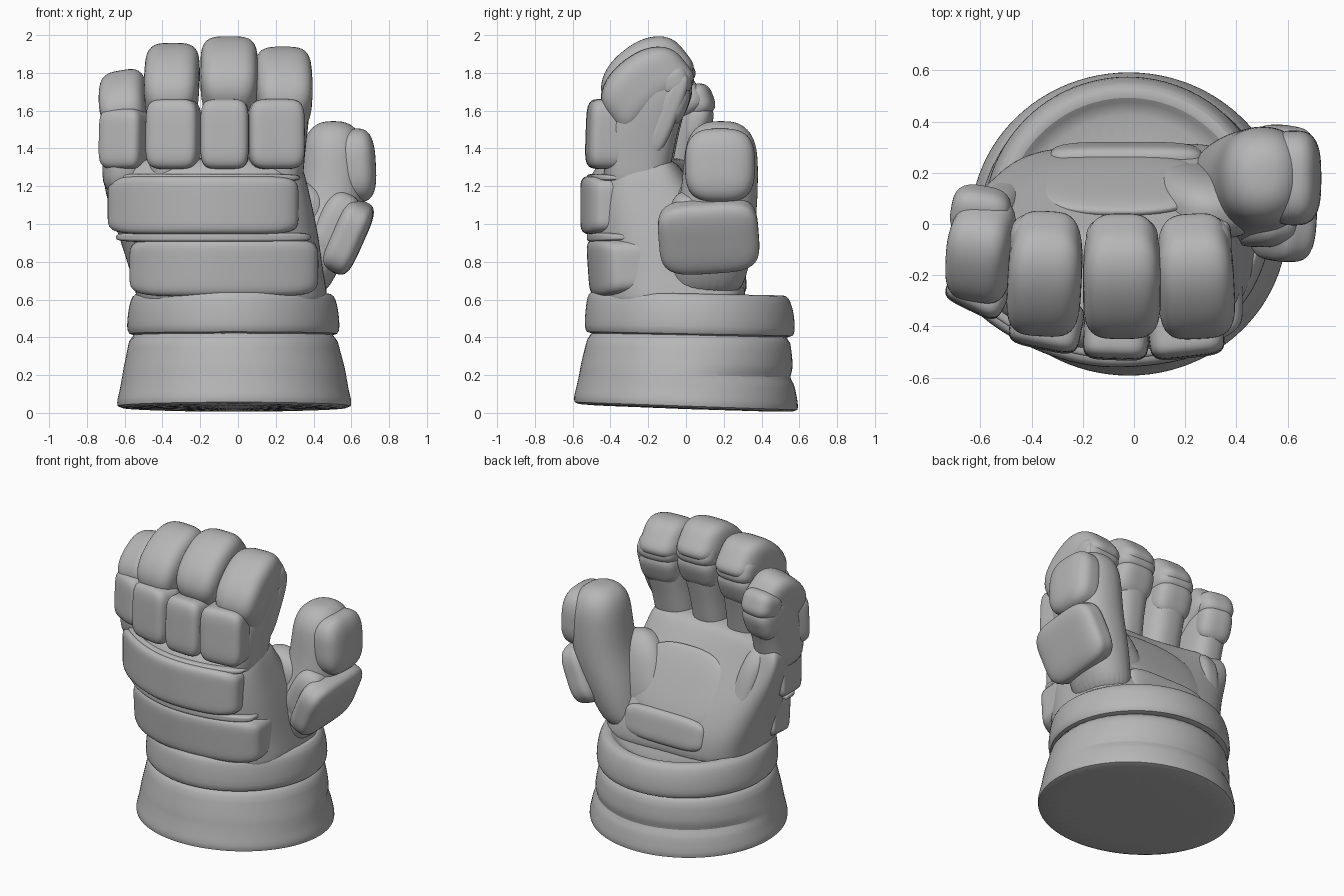
import bpy, bmesh, math
from mathutils import Vector, Matrix

if "Cube" in bpy.data.objects:
    bpy.data.objects.remove(bpy.data.objects["Cube"])

grey = bpy.data.materials.new("plain_grey")
grey.diffuse_color = (0.47, 0.47, 0.47, 1)
grey.use_nodes = True
grey.node_tree.nodes["Principled BSDF"].inputs["Base Color"].default_value = grey.diffuse_color


def finish(name, bm, subdiv=0):
    bmesh.ops.recalc_face_normals(bm, faces=bm.faces)
    me = bpy.data.meshes.new(name)
    bm.to_mesh(me)
    bm.free()
    me.materials.append(grey)
    ob = bpy.data.objects.new(name, me)
    bpy.context.collection.objects.link(ob)
    if subdiv:
        ob.modifiers.new("smooth", 'SUBSURF').levels = subdiv
        ob.modifiers["smooth"].render_levels = subdiv
    bpy.ops.object.select_all(action='DESELECT')
    bpy.context.view_layer.objects.active = ob
    ob.select_set(True)
    bpy.ops.object.shade_smooth_by_angle(angle=math.radians(50))
    return ob


def loft(name, rings, e=2.0, e_front=None, n=32, warp=None, subdiv=1):
    """Skin through superellipse rings (cx, cy, z, half_x, half_y)."""
    bm = bmesh.new()
    loops = []
    for cx, cy, z, hx, hy in rings:
        loop = []
        for i in range(n):
            a = 2 * math.pi * i / n
            c, s = math.cos(a), math.sin(a)
            k = e_front if e_front and s < 0 else e
            r = (abs(c) ** k + abs(s) ** k) ** (-1 / k)
            p = Vector((cx + hx * c * r, cy + hy * s * r, z))
            loop.append(bm.verts.new(warp(p) if warp else p))
        loops.append(loop)
    for a, b in zip(loops, loops[1:]):
        for i in range(n):
            j = (i + 1) % n
            bm.faces.new((a[i], a[j], b[j], b[i]))
    bm.faces.new(loops[0][::-1])
    bm.faces.new(loops[-1])
    return finish(name, bm, subdiv)


def pad(name, loc, half, rot=(0, 0, 0), e=4.0, arch=0.0, warp=None, cuts=15):
    """Stuffed cushion: rounded block, optionally arched along its length."""
    bm = bmesh.new()
    bmesh.ops.create_cube(bm, size=2)
    bmesh.ops.subdivide_edges(bm, edges=bm.edges[:], cuts=cuts, use_grid_fill=True)
    m = Matrix.Rotation(math.radians(rot[2]), 3, 'Z') \
        @ Matrix.Rotation(math.radians(rot[1]), 3, 'Y') \
        @ Matrix.Rotation(math.radians(rot[0]), 3, 'X')
    for v in bm.verts:
        # even spacing around the rounded edges
        p = Vector([math.tan(c * math.pi / 4) for c in v.co])
        p /= sum(abs(c) ** e for c in p) ** (1 / e)
        p = Vector([c * h for c, h in zip(p, half)])
        p.z -= arch * p.y ** 2
        p = m @ p + Vector(loc)
        v.co = warp(p) if warp else p
    return finish(name, bm)


def bow(p):
    """Curve the back of the hand around the knuckles, most on the little-finger side."""
    front = max(0, min(1, -p.y / 0.3))
    k = 0.35 + 0.35 * front if p.x < -0.07 else 0.4
    return Vector((p.x, p.y + k * (p.x + 0.07) ** 2, p.z))


# Cuff: flared skirt with an overlapping band; extra roll at the back
def cuff_warp(p):
    back = max(0, min(1, p.y / 0.3))
    k = 1 - 0.05 * back * math.exp(-((p.z - 0.2) / 0.022) ** 2)
    tilt = 0.02 - 0.035 * p.y if p.z < 0.1 else -0.02 * p.y
    return Vector((p.x * k, p.y * k, p.z + tilt))


loft("cuff_skirt", [(-.02, 0, .0, .60, .57), (-.02, 0, .012, .622, .595), (-.02, 0, .05, .622, .595),
                    (-.02, 0, .12, .607, .583), (-.02, .003, .17, .6, .575),
                    (-.02, .005, .2, .595, .57), (-.02, .005, .23, .59, .567),
                    (-.022, .01, .3, .572, .555), (-.025, .015, .38, .555, .54),
                    (-.025, .015, .45, .53, .52)], n=48, warp=cuff_warp)
loft("cuff_band", [(-.025, .02, .405, .52, .515), (-.025, .02, .415, .555, .55),
                   (-.025, .02, .45, .567, .56), (-.025, .02, .54, .558, .553),
                   (-.025, .015, .6, .545, .54), (-.025, .012, .632, .525, .523),
                   (-.025, .012, .635, .48, .48), (-.025, .012, .60, .45, .45),
                   (-.025, .012, .59, .40, .40)], n=48, warp=cuff_warp)

# Hand body with sloping palm
loft("hand_body", [(-.025, -.09, .52, .50, .39), (-.03, -.09, .62, .505, .395),
                   (-.06, -.1, .75, .51, .39), (-.105, -.165, .95, .53, .36),
                   (-.16, -.23, 1.15, .54, .3), (-.18, -.255, 1.26, .535, .255),
                   (-.18, -.25, 1.33, .51, .2), (-.18, -.25, 1.35, .45, .14)],
     e=2.8, e_front=4, n=48, warp=bow, subdiv=2)

# Back of hand cushions
pad("backhand_pad", (-.185, -.43, 1.1), (.505, .13, .155), e=7, warp=bow, cuts=23)
pad("backhand_upper_trim", (-.185, -.44, 1.245), (.51, .085, .022), e=4, warp=bow, cuts=23)
pad("backhand_lower_trim", (-.13, -.435, .93), (.515, .09, .028), e=4, warp=bow, cuts=23)
pad("wrist_pad", (-.075, -.395, .775), (.5, .125, .155), rot=(4, 0, 0), e=6, warp=bow, cuts=23)

# Palm
pad("palm_patch", (-.06, .155, .99), (.33, .035, .25), rot=(27, 0, 0), e=2.6)
pad("palm_heel", (-.03, .245, .73), (.3, .07, .11), rot=(8, 0, 0), e=4)
pad("palm_outer_edge", (-.5, -.01, 1.0), (.09, .17, .33), rot=(14, -12, 0), e=3)

# Fingers: knuckle x, half width, tip x, half width, back shift, height shift, yaw, length,
# knuckle pad back shift and yaw
fingers = {
    "little": (-.602, .12, -.6, .125, .12, -.165, -10, .2, .185, -26),
    "ring": (-.342, .14, -.35, .145, .01, -.035, -3, .25, .04, -12),
    "middle": (-.07, .128, -.047, .152, 0, 0, 0, .25, 0, -2),
    "index": (.203, .147, .242, .15, 0, -.055, 3, .25, .008, 6),
}
for name, (kx, kw, tx, tw, dy, dz, yaw, length, kdy, kyaw) in fingers.items():
    mx = (kx + tx) / 2
    roll = -10 if name == "little" else 0
    loft(name + "_finger", [(kx, -.27 + dy, 1.15, kw * .95, .15), (kx, -.26 + dy, 1.3, kw * .98, .18),
                            (mx, -.245 + dy, 1.5 + dz * .5, kw * .98, .195),
                            (tx, -.195 + dy, 1.7 + dz, tw * .96, .2),
                            (tx, -.18 + dy, 1.8 + dz, tw * .93, .16),
                            (tx, -.17 + dy, 1.86 + dz, tw * .7, .1)],
         e=3, n=20, subdiv=2)
    top = 1.66 + (-.05 if name == "little" else 0)
    pad(name + "_knuckle_pad", (kx, -.43 + kdy, (top + 1.29) / 2),
        (kw, .1, (top - 1.29) / 2), rot=(-2, 0, kyaw), e=5)
    pad(name + "_tip_pad", (tx, -.237 + dy, 1.803 + dz), (tw, length, .148),
        rot=(38, roll, yaw), e=3.6, arch=1.0)
    # folded fabric under the fingertip
    pad(name + "_tip_fold", (tx, -.075 + dy, 1.81 + dz), (tw * .93, .1, .09),
        rot=(20, 0, yaw), e=3)
    pad(name + "_tip_underside", (tx, -.085 + dy, 1.7 + dz), (tw * .9, .095, .12),
        rot=(-20, 0, yaw), e=3)

# Side gussets along the index finger
pad("index_side_strip", (.33, -.1, 1.58), (.045, .055, .23), rot=(-22, 4, 0), e=3)
pad("index_side_patch", (.32, -.24, 1.45), (.04, .07, .13), rot=(-14, 4, 0), e=3)

# Thumb core, web and armour
loft("thumb_core", [(.32, .1, .6, .13, .18), (.37, .12, .75, .16, .21),
                    (.44, .14, .95, .19, .225), (.495, .175, 1.13, .185, .205),
                    (.505, .185, 1.32, .175, .198), (.505, .185, 1.42, .162, .188),
                    (.505, .185, 1.49, .135, .155), (.505, .185, 1.53, .09, .105),
                    (.505, .185, 1.545, .04, .05)],
     e=2.3, n=28, subdiv=2)
pad("thumb_web", (.27, .09, .95), (.2, .13, .29), rot=(12, 20, 0), e=2.5)
pad("thumb_upper_pad", (.625, .18, 1.31), (.105, .185, .195), rot=(0, -3, 0), e=3)
pad("thumb_lower_pad", (.58, .12, .935), (.09, .265, .2), rot=(4, 24, 0), e=4)
pad("thumb_front_pad", (.5, .03, .98), (.1, .12, .2), rot=(0, 27, 0), e=3)
